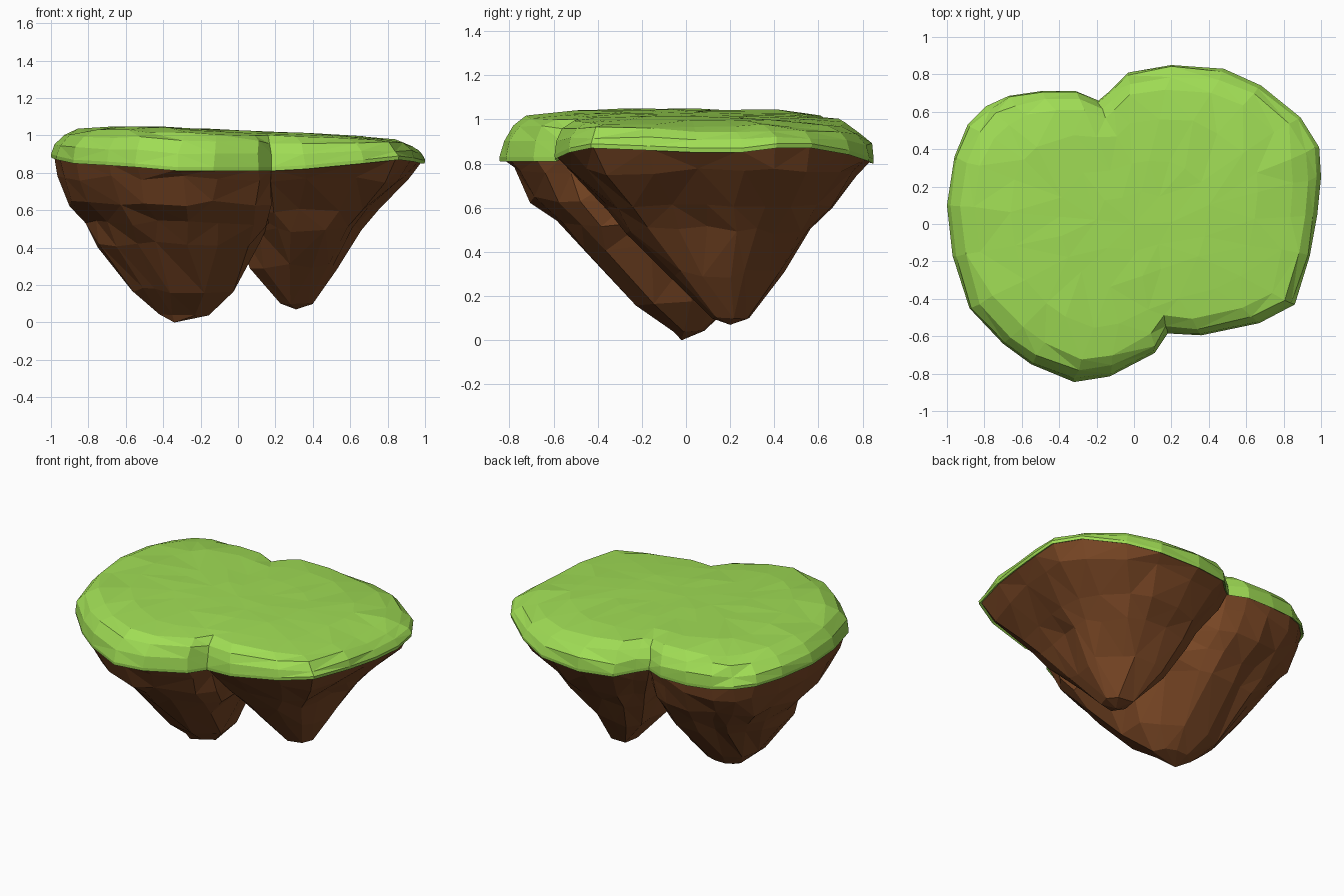
import bpy, bmesh, random
from mathutils import Vector

if "Cube" in bpy.data.objects:
    bpy.data.objects.remove(bpy.data.objects["Cube"])

random.seed(4)

# Rim outline (x, y, lower edge z), counter-clockwise seen from above
RIGHT = [(.18, -.585, .81), (.36, -.595, .82), (.67, -.53, .85), (.86, -.43, .87), (.94, -.17, .86),
         (.98, .05, .85), (1, .25, .85), (.99, .41, .87), (.89, .57, .87), (.68, .74, .84),
         (.48, .83, .81), (.2, .85, .80), (-.03, .81, .81), (-.13, .71, .83)]
LEFT = [(-.19, .66, .84), (-.31, .71, .84), (-.5, .71, .84), (-.67, .685, .85), (-.79, .63, .86),
        (-.89, .53, .87), (-.96, .36, .88), (-1, .1, .88), (-.97, -.17, .87), (-.88, -.45, .85),
        (-.7, -.64, .84), (-.55, -.75, .83), (-.32, -.845, .81), (-.13, -.815, .81), (.11, -.69, .81)]
# Hidden overlap of the two soil lobes
RIGHT_IN = [(-.19, .66, .84), (-.22, .35, .85), (-.17, 0, .85), (0, -.35, .85)]
LEFT_IN = [(.18, -.58, .81), (.2, -.3, .85), (.13, .1, .85), (0, .42, .85)]

# Soil levels: z, x min, x max, y min, y max
RIGHT_LEVELS = [(.76, -.17, .92, -.51, .79), (.6, -.08, .75, -.37, .66), (.5, -.02, .65, -.28, .57),
                (.3, .06, .54, -.09, .43), (.1, .22, .40, .12, .29)]
LEFT_LEVELS = [(.77, -.97, .2, -.78, .68), (.64, -.91, .18, -.70, .61), (.53, -.80, .15, -.59, .52),
               (.42, -.75, .12, -.47, .43), (.17, -.58, -.01, -.22, .2), (.04, -.42, -.16, -.06, .08)]


def material(name, rgb):
    m = bpy.data.materials.new(name)
    m.diffuse_color = (*rgb, 1)
    m.use_nodes = True
    m.node_tree.nodes["Principled BSDF"].inputs["Base Color"].default_value = m.diffuse_color
    return m


def jitter(p, a):
    return Vector(p) + Vector([random.uniform(-a, a) for _ in range(3)])


def loft(name, rings, mat, weld, first=None, last=None):
    """Join equal rings; optional points close the ends.
    weld = (rings from the end, distance): merges crowded points into larger facets."""
    bm = bmesh.new()
    vs = [[bm.verts.new(p) for p in r] for r in rings]
    n = len(vs[0])
    for a, b in zip(vs, vs[1:]):
        for i in range(n):
            bm.faces.new((a[i], a[(i + 1) % n], b[(i + 1) % n], b[i]))
    for tip, r in ((first, vs[0]), (last, vs[-1])):
        if tip:
            t = bm.verts.new(tip)
            for i in range(n):
                bm.faces.new((r[i], r[(i + 1) % n], t))
    bmesh.ops.triangulate(bm, faces=bm.faces[:])
    for k in range(1, weld[0] + 1):
        bmesh.ops.remove_doubles(bm, verts=[v for v in vs[-k] if v.is_valid], dist=weld[1])
    bmesh.ops.recalc_face_normals(bm, faces=bm.faces[:])
    me = bpy.data.meshes.new(name)
    bm.to_mesh(me)
    bm.free()
    me.materials.append(mat)
    ob = bpy.data.objects.new(name, me)
    bpy.context.collection.objects.link(ob)
    return ob


def lobe(name, outline, levels, tip, mat):
    xs, ys = [p[0] for p in outline], [p[1] for p in outline]
    x0, x1, y0, y1 = min(xs), max(xs), min(ys), max(ys)
    rings = [[Vector((x * .983, y * .983, z + .01)) for x, y, z in outline]]
    for z, a, b, c, d in levels:
        rings.append([jitter((a + (p[0] - x0) / (x1 - x0) * (b - a),
                              c + (p[1] - y0) / (y1 - y0) * (d - c), z),
                             .018 if z > .15 else .005) for p in outline])
    centre = ((x0 + x1) / 2, (y0 + y1) / 2, .87)
    return loft(name, rings, mat, (3, .07), centre, tip)


# Soil: two tapering lobes merged into one body
brown = material("soil_brown", (.19, .062, .018))
soil = lobe("soil", LEFT + LEFT_IN, LEFT_LEVELS, (-.34, -.02, 0), brown)
right = lobe("soil_right_lobe", RIGHT + RIGHT_IN, RIGHT_LEVELS, (.31, .2, .07), brown)
mod = soil.modifiers.new("merge", 'BOOLEAN')
mod.operation, mod.solver, mod.object = 'UNION', 'EXACT', right
bpy.context.view_layer.update()
merged = bpy.data.meshes.new_from_object(soil.evaluated_get(bpy.context.evaluated_depsgraph_get()))
soil.modifiers.clear()
soil.data = merged
bpy.data.objects.remove(right)
# Drop the cap hidden under the grass
bm = bmesh.new()
bm.from_mesh(merged)
bmesh.ops.delete(bm, geom=[f for f in bm.faces if f.normal.z > .8 and f.calc_center_median().z > .78],
                 context='FACES')
bm.to_mesh(merged)
bm.free()


# Grass: bevelled rim and gently uneven top, a little higher on the left
def top_z(x, y):
    return min(1.05, 1.027 - .045 * x) - .02 * max(0, y) ** 2


rim = RIGHT + LEFT
rings = [[Vector((x * s, y * s, z + dz)) for x, y, z in rim] for s, dz in ((.975, .012), (.998, 0), (1, .02))]
for s, t, a in ((.983, .42, .008), (.935, .72, .01), (.85, .88, .01), (.66, .97, .006), (.4, 1, .004), (.2, 1, .003)):
    rings.append([jitter((x * s, y * s, z + (top_z(x * s, y * s) - z) * t), a) for x, y, z in rim])
loft("grass", rings, material("grass_green", (.35, .72, .09)), (3, .09), last=(0, 0, 1.028))
